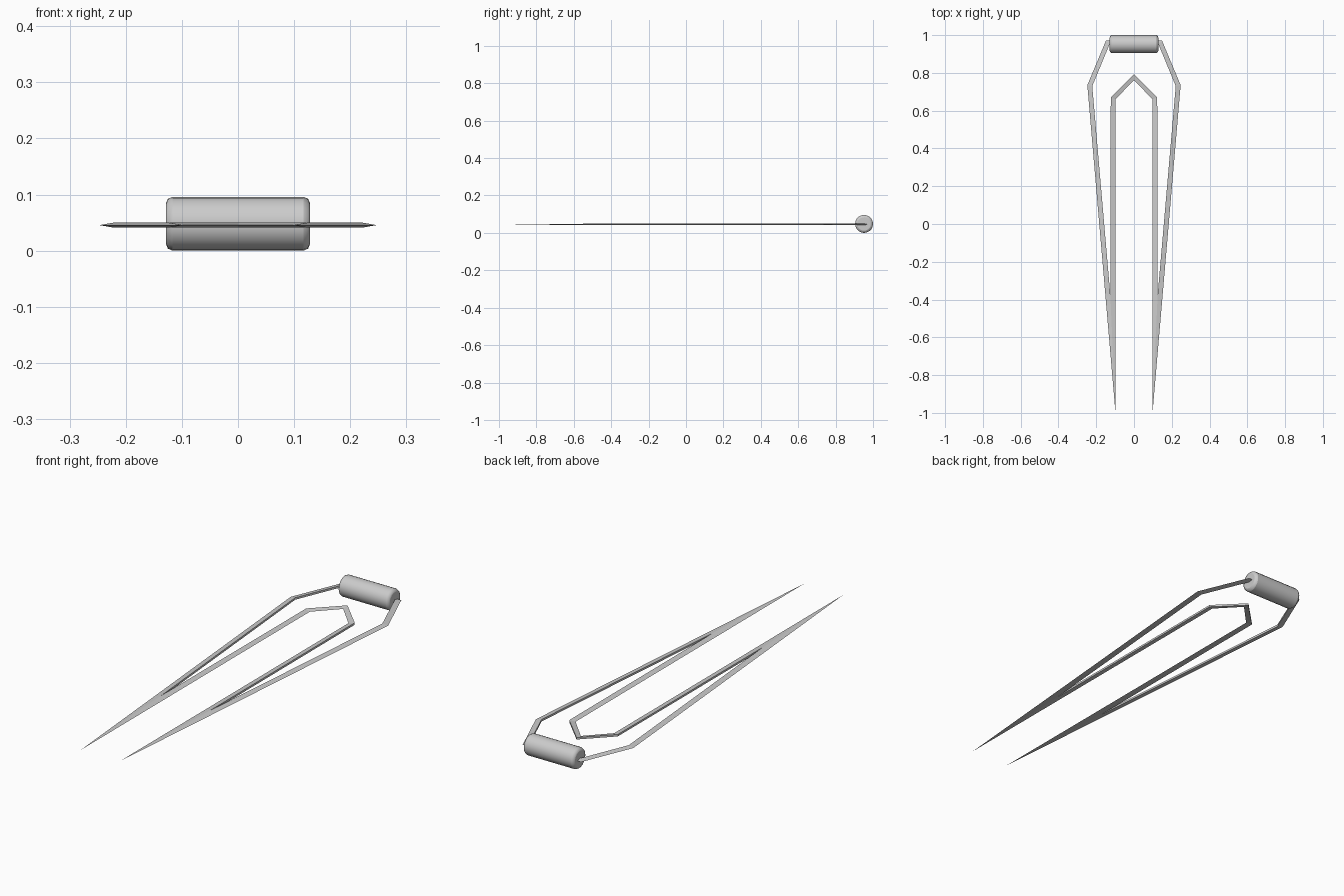
import bpy, bmesh, math

if "Cube" in bpy.data.objects:
    bpy.data.objects.remove(bpy.data.objects["Cube"])

Z_MID = 0.0455   # height of the sharp edges
HALF = 0.0046    # half thickness at the thick inner walls

# Sharp rim of one half of the blade, and the matching thick inner rim
sharp = [(0.10, 0.972), (0.148, 0.972), (0.247, 0.735), (0.098, -1.0), (0.098, 0.66), (0.0, 0.762)]
thick = [(0.10, 0.95), (0.13, 0.95), (0.221, 0.73), (0.125, -0.38), (0.123, 0.67), (0.0, 0.793)]

# Twin-pronged blade: wedge-section strips that merge towards the tip
bm = bmesh.new()
edge = [bm.verts.new((x, y, Z_MID)) for x, y in sharp]
top = [bm.verts.new((x, y, Z_MID + HALF)) for x, y in thick]
low = [bm.verts.new((x, y, Z_MID - HALF)) for x, y in thick]
for a, b in ((edge, top), (top, low), (low, edge)):
    for i in range(len(sharp) - 1):
        bm.faces.new((a[i], a[i + 1], b[i + 1], b[i]))
bm.faces.new((edge[0], top[0], low[0]))   # cap hidden in the grip
bmesh.ops.recalc_face_normals(bm, faces=bm.faces)
mesh = bpy.data.meshes.new("blade")
bm.to_mesh(mesh)
bm.free()
blade = bpy.data.objects.new("blade", mesh)
bpy.context.collection.objects.link(blade)
mirror = blade.modifiers.new("mirror", 'MIRROR')
mirror.use_clip = True

# Grip: rounded cylinder lying along x
bpy.ops.mesh.primitive_cylinder_add(vertices=20, radius=0.048, depth=0.257,
                                    location=(0, 0.952, 0.048),
                                    rotation=(0, math.pi / 2, 0))
grip = bpy.context.object
grip.name = "grip"
bevel = grip.modifiers.new("bevel", 'BEVEL')
bevel.width = 0.012
bevel.segments = 2
bevel.limit_method = 'ANGLE'
bevel.angle_limit = math.radians(60)
bpy.ops.object.shade_smooth_by_angle(angle=math.radians(50))
